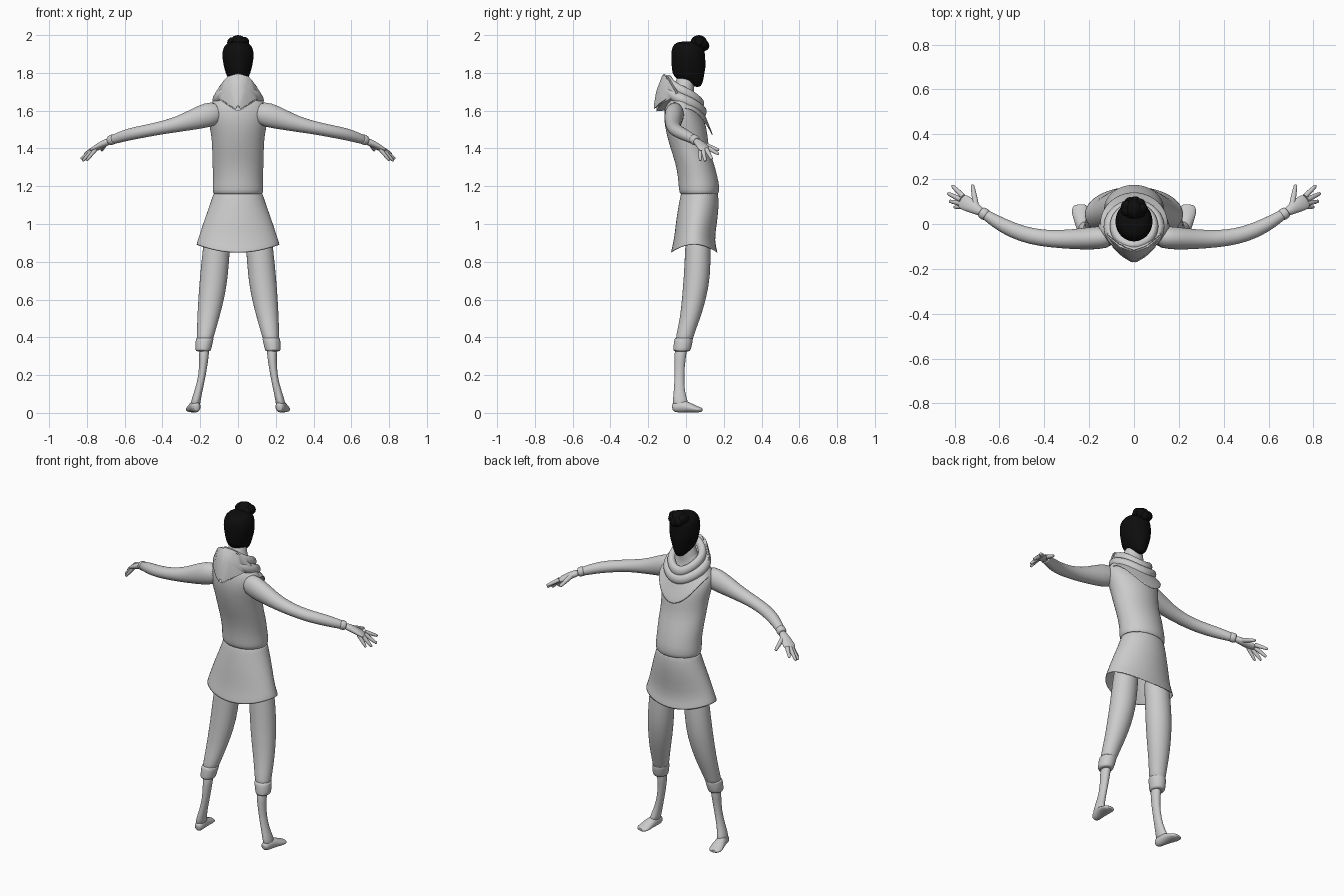
import bpy, bmesh, math
from math import sin, cos, pi
from mathutils import Vector

if "Cube" in bpy.data.objects:
    bpy.data.objects.remove(bpy.data.objects["Cube"])


def material(name, value):
    m = bpy.data.materials.new(name)
    m.use_nodes = True
    m.diffuse_color = (value, value, value, 1)
    node = m.node_tree.nodes["Principled BSDF"]
    node.inputs["Base Color"].default_value = (value, value, value, 1)
    node.inputs["Roughness"].default_value = 0.8
    return m


GREY = material("light grey", 0.6)
BLACK = material("black", 0.004)
N = 24
ANGLES = [2 * pi * i / N for i in range(N)]


def finish(name, bm, mat, mirror=False, subdivide=1, thickness=0, angle=50):
    bmesh.ops.recalc_face_normals(bm, faces=bm.faces)
    mesh = bpy.data.meshes.new(name)
    bm.to_mesh(mesh)
    bm.free()
    mesh.materials.append(mat)
    ob = bpy.data.objects.new(name, mesh)
    bpy.context.collection.objects.link(ob)
    bpy.ops.object.select_all(action='DESELECT')
    ob.select_set(True)
    bpy.context.view_layer.objects.active = ob
    bpy.ops.object.shade_smooth_by_angle(angle=math.radians(angle))
    if thickness:
        ob.modifiers.new("cloth", 'SOLIDIFY').thickness = thickness
    if subdivide:
        ob.modifiers.new("soft", 'SUBSURF').levels = subdivide
        ob.modifiers["soft"].render_levels = subdivide
    if mirror:
        ob.modifiers.new("mirror", 'MIRROR')
    return ob


def skin(name, rows, mat=GREY, caps=True, bm=None, **opts):
    """Join closed rows of points into a tube."""
    done = bm is None
    bm = bm or bmesh.new()
    rings = [[bm.verts.new(p) for p in row] for row in rows]
    for a, b in zip(rings, rings[1:]):
        for i in range(len(a)):
            j = (i + 1) % len(a)
            bm.faces.new((a[i], a[j], b[j], b[i]))
    if caps:
        bm.faces.new(rings[0])
        bm.faces.new(rings[-1])
    return finish(name, bm, mat, **opts) if done else None


def level(z, x, rx, y0, y1):
    """Level oval spanning y0 to y1."""
    return [Vector((x + rx * cos(a), (y0 + y1) / 2 + (y1 - y0) / 2 * sin(a), z)) for a in ANGLES]


def limb(sections, ref=(0, 0, 1)):
    """Ovals square to a path; each section is x, y, z, half width, half height."""
    pts = [Vector(s[:3]) for s in sections]
    rows = []
    for i, s in enumerate(sections):
        t = (pts[min(i + 1, len(pts) - 1)] - pts[max(i - 1, 0)]).normalized()
        v = Vector(ref)
        v = (v - t * v.dot(t)).normalized()
        u = v.cross(t)
        rows.append([pts[i] + u * s[3] * cos(a) + v * s[4] * sin(a) for a in ANGLES])
    return rows


# Tunic, with a small lip over the skirt
skin("tunic", [level(*r) for r in (
    (1.15, 0, .128, -.025, .168), (1.165, 0, .134, -.036, .175), (1.2, 0, .136, -.04, .177),
    (1.24, 0, .132, -.042, .17), (1.32, 0, .137, -.055, .15), (1.4, 0, .137, -.083, .12),
    (1.48, 0, .143, -.105, .115), (1.55, 0, .16, -.118, .1), (1.61, 0, .165, -.115, .06),
    (1.66, 0, .13, -.1, .045), (1.69, 0, .08, -.08, .04), (1.72, 0, .055, -.06, .045),
    (1.8, 0, .048, -.05, .045))])

# Flared skirt whose hem drops at front and back
rows = []
for k, rx, y0, y1 in ((0, .13, -.027, .17), (.2, .147, -.04, .176), (.5, .178, -.055, .165),
                      (.8, .205, -.065, .15), (1, .224, -.083, .17)):
    row = level(0, 0, rx, y0, y1)
    for p, a in zip(row, ANGLES):
        p.z = 1.165 - k * (1.165 - .89 + .045 * sin(a) ** 2)
    rows.append(row)
skin("skirt", rows, caps=False, thickness=.004)

# Legs with rolled trouser cuffs
skin("trouser_leg", [level(*r) for r in (
    (1.0, .1, .07, -.0, .13), (.86, .116, .072, -.005, .13), (.72, .127, .075, -.012, .13),
    (.6, .142, .069, -.022, .106), (.5, .158, .058, -.032, .076), (.41, .172, .046, -.053, .04),
    (.36, .18, .04, -.058, .03))], mirror=True)
skin("trouser_cuff", [level(*r) for r in (
    (.4, .174, .043, -.055, .034), (.395, .176, .048, -.062, .038), (.36, .181, .045, -.066, .032),
    (.33, .184, .041, -.068, .024), (.325, .184, .036, -.062, .018))], mirror=True)
skin("lower_leg", [level(*r) for r in (
    (.36, .178, .03, -.06, .012), (.28, .181, .024, -.062, -.004), (.2, .189, .019, -.06, -.01),
    (.12, .208, .021, -.064, -.008), (.07, .222, .025, -.07, .006), (.03, .228, .026, -.07, .02))],
    mirror=True)
skin("foot", limb((
    (.22, -.074, .028, .015, .016), (.222, -.06, .03, .025, .028), (.227, -.02, .036, .028, .034),
    (.234, .02, .028, .034, .026), (.24, .055, .019, .039, .017), (.243, .078, .016, .034, .013),
    (.244, .088, .015, .02, .008))), mirror=True)

# Sleeved arms, wrist bands and hands
skin("arm", limb((
    (.09, -.055, 1.595, .045, .055), (.16, -.062, 1.578, .053, .068), (.24, -.067, 1.552, .047, .054),
    (.32, -.068, 1.527, .041, .041), (.41, -.064, 1.508, .037, .034), (.5, -.045, 1.49, .036, .033),
    (.58, -.01, 1.474, .033, .032), (.64, .027, 1.455, .026, .027), (.69, .06, 1.437, .021, .022))),
    mirror=True)
skin("wrist_band", limb((
    (.655, .036, 1.45, .022, .024), (.66, .04, 1.449, .028, .028), (.68, .053, 1.441, .026, .026),
    (.684, .056, 1.44, .02, .02))), mirror=True)
skin("palm", limb((
    (.675, .05, 1.442, .019, .018), (.705, .068, 1.428, .025, .019), (.735, .086, 1.412, .033, .017),
    (.765, .1, 1.394, .035, .013), (.775, .105, 1.388, .025, .008))), mirror=True)
bm = bmesh.new()
for base, tip, r in (((.752, .076, 1.397), (.803, .075, 1.335), .009),
                     ((.765, .09, 1.395), (.823, .102, 1.333), .01),
                     ((.77, .108, 1.395), (.831, .137, 1.343), .01),
                     ((.762, .123, 1.4), (.812, .172, 1.37), .01),
                     ((.705, .085, 1.425), (.721, .175, 1.39), .011)):
    a, b = Vector(base), Vector(tip)
    skin("finger", limb([(*a.lerp(b, k), r * w, r * w) for k, w in
                         ((0, 1.2), (.35, 1.1), (.75, .9), (.95, .7), (1, .35))]), bm=bm)
finish("fingers", bm, GREY, mirror=True, subdivide=0)

# Shawl front draped over the chest
rows = []
for k in (0, .35, .7, 1):
    row = []
    for a in ANGLES:
        s = sin(a)
        top = Vector((.1 * cos(a), .08 * s, 1.66 - .03 * s))
        low = Vector((.155 * cos(a), .146 * s if s > 0 else .112 * s,
                      1.615 - (.15 * s ** 2 if s > 0 else 0)))
        row.append(top.lerp(low, k))
    rows.append(row)
skin("shawl", rows, caps=False, thickness=.006)

# Cowl folds: tilted rolls around the neck
for name, cy, cz, rx, ry, r, tall in (("lower_cowl", -.012, 1.655, .108, .094, .03, .034),
                                      ("upper_cowl", -.01, 1.698, .086, .084, .024, .032)):
    rows = []
    for a in ANGLES + ANGLES[:1]:
        rows.append([Vector(((rx + r * cos(b)) * cos(a), cy + (ry + r * cos(b)) * sin(a),
                             cz - .055 * sin(a) + tall * sin(b) + .006 * sin(3 * a)))
                     for b in ANGLES[::2]])
    skin(name, rows, caps=False)

# Folded-down hood with a pointed back
bm = bmesh.new()
for x, y, z in ((0, -.122, 1.8), (.062, -.1, 1.785), (.128, -.045, 1.69), (.105, -.095, 1.662),
                (.055, -.145, 1.63), (0, -.178, 1.592), (0, -.09, 1.6), (.1, .0, 1.66),
                (.05, -.138, 1.73), (0, -.16, 1.7)):
    for side in {x, -x}:
        bm.verts.new((side, y, z))
bmesh.ops.convex_hull(bm, input=bm.verts)
bmesh.ops.bevel(bm, geom=bm.edges[:], offset=.006, segments=2, affect='EDGES')
finish("hood", bm, GREY, subdivide=0)

# Head tapering to the chin
skin("head", [level(*r) for r in (
    (1.725, 0, .014, .045, .075), (1.74, 0, .032, .015, .085), (1.77, 0, .055, -.058, .094),
    (1.8, 0, .066, -.074, .098), (1.84, 0, .077, -.077, .107), (1.89, 0, .086, -.079, .1),
    (1.93, 0, .08, -.077, .1), (1.955, 0, .064, -.062, .085), (1.967, 0, .035, -.035, .06))], BLACK)

# Hair bun made of overlapping coils
bm = bmesh.new()
for i in range(9):
    a = 2 * pi * i / 9
    coil = bmesh.ops.create_uvsphere(bm, u_segments=14, v_segments=8, radius=.028)["verts"]
    bmesh.ops.translate(bm, verts=coil, vec=(.032 * cos(a), .07 + .026 * sin(a), 1.953 + .01 * cos(2 * a)))
core = bmesh.ops.create_uvsphere(bm, u_segments=20, v_segments=12, radius=.046)["verts"]
bmesh.ops.translate(bm, verts=core, vec=(0, .068, 1.954))
finish("hair_bun", bm, BLACK, subdivide=0)
